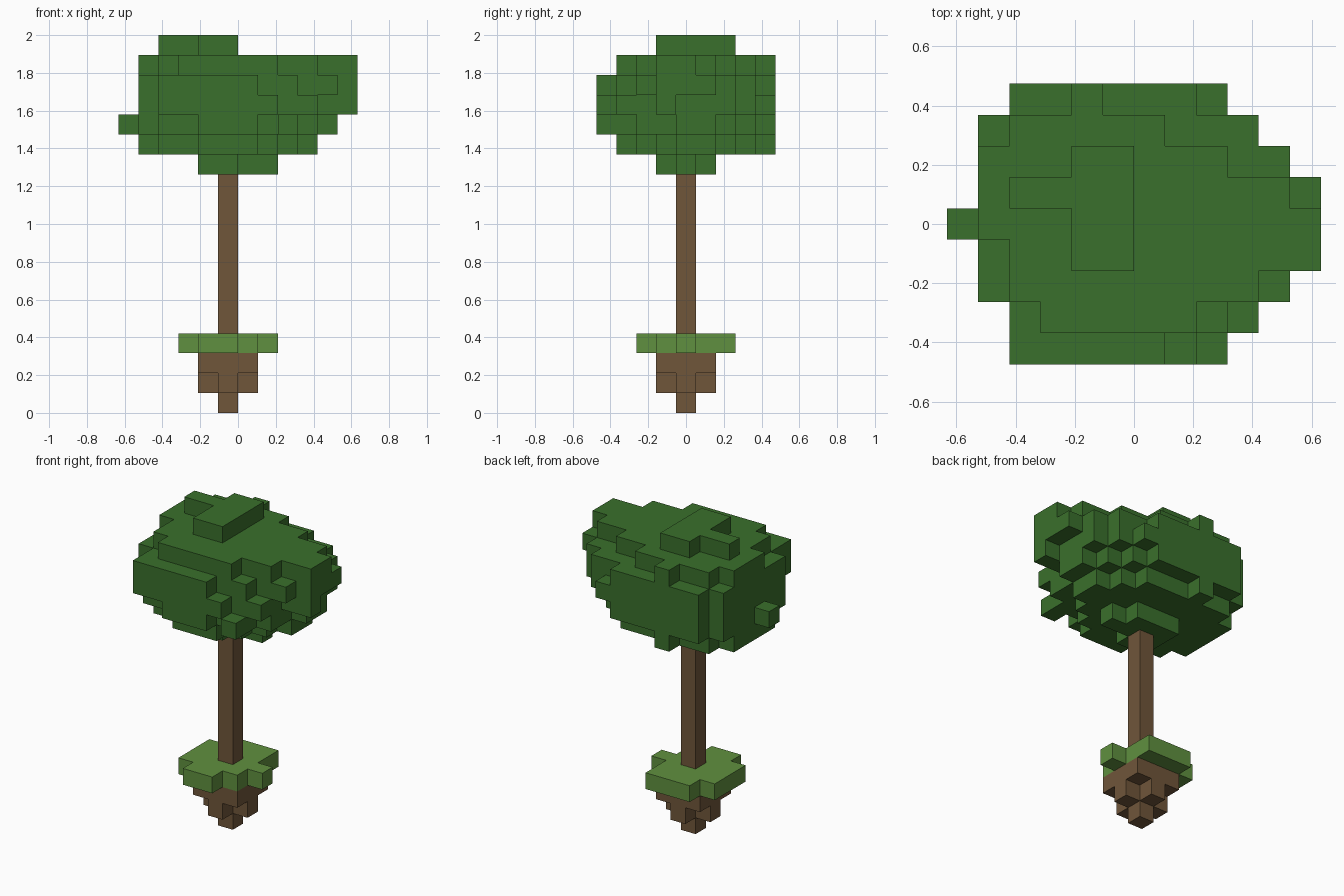
import bpy
import bmesh
import math
from mathutils import Vector

default_cube = bpy.data.objects.get("Cube")
if default_cube:
    bpy.data.objects.remove(default_cube, do_unlink=True)

UNIT = 2 / 19                      # edge of one block
ORIGIN = Vector((-6, -4.5, 0))     # grid corner, in blocks
TRUNK_X, TRUNK_Y = 5, 4            # grid cell of the trunk


def make_material(name, color):
    material = bpy.data.materials.new(name)
    material.use_nodes = True
    rgba = (*color, 1)
    material.diffuse_color = rgba
    shader = next(n for n in material.node_tree.nodes if n.type == 'BSDF_PRINCIPLED')
    shader.inputs["Base Color"].default_value = rgba
    shader.inputs["Roughness"].default_value = 0.9
    return material


def box(level, x_first, x_last, y_first, y_last):
    """Grid cells of a flat rectangle on one level."""
    return {(x, y, level)
            for x in range(x_first, x_last + 1)
            for y in range(y_first, y_last + 1)}


def lobe(level, center, depth, left, right):
    """Grid cells of a rounded leaf layer, blunt on one side and long on the other."""
    cells = set()
    for y in range(9):
        offset = (y - center) / depth
        if abs(offset) < 1:
            width = math.sqrt(1 - offset ** 2)
            x_first = 4 - int(left * math.sqrt(width))
            x_last = 3 + int(right * width)
            cells |= box(level, x_first, x_last, y, y)
    return cells


def build_blocks(name, cells, material):
    """Skin the outside of a set of grid cells and merge its flat areas."""
    bm = bmesh.new()
    corners = {}

    def corner(point):
        key = tuple(round(c) for c in point)
        if key not in corners:
            corners[key] = bm.verts.new((Vector(key) + ORIGIN) * UNIT)
        return corners[key]

    for cell in sorted(cells):
        for axis in range(3):
            for side in (0, 1):
                neighbour = list(cell)
                neighbour[axis] += 2 * side - 1
                if tuple(neighbour) in cells:
                    continue
                u, v = Vector(), Vector()
                u[(axis + 1) % 3] = 1
                v[(axis + 2) % 3] = 1
                base = Vector(cell)
                base[axis] += side
                loop = [base, base + u, base + u + v, base + v]
                if not side:
                    loop.reverse()
                bm.faces.new([corner(p) for p in loop])

    bmesh.ops.dissolve_limit(bm, angle_limit=math.radians(1),
                             verts=bm.verts[:], edges=bm.edges[:])
    mesh = bpy.data.meshes.new(name)
    bm.to_mesh(mesh)
    bm.free()
    mesh.materials.append(material)
    obj = bpy.data.objects.new(name, mesh)
    bpy.context.collection.objects.link(obj)


leaf_green = make_material("leaf green", (0.042, 0.162, 0.025))
grass_green = make_material("grass green", (0.117, 0.28, 0.05))
bark_brown = make_material("bark brown", (0.162, 0.093, 0.042))

# Tapered clump of earth: one block, then a cross, then a square
earth = {(TRUNK_X + dx, TRUNK_Y + dy, level)
         for level in range(3) for dx in (-1, 0, 1) for dy in (-1, 0, 1)
         if abs(dx) + abs(dy) <= level}
build_blocks("earth_clump", earth, bark_brown)

# Ragged patch of grass
grass = box(3, 3, 6, 3, 5) | box(3, 4, 5, 2, 2) | box(3, 4, 6, 6, 6) | {(7, 4, 3)}
build_blocks("grass_patch", grass, grass_green)

# Straight trunk
trunk = {(TRUNK_X, TRUNK_Y, level) for level in range(4, 12)}
build_blocks("trunk", trunk, bark_brown)

# Leafy crown: rounded lower layers
crown = lobe(12, 4.1, 1.3, 0, 4.2)
crown |= lobe(13, 4.3, 3.8, 3.25, 6.15)
crown |= lobe(14, 4.4, 4.9, 3.4, 7.06)
crown |= lobe(15, 4.3, 5.2, 3.3, 7.8)
crown |= lobe(16, 4.2, 4.6, 3.45, 8.32)

# Notches under the front and back rims, and loose blocks sticking out
crown -= box(13, 2, 3, 1, 1) | box(14, 2, 3, 0, 0) | {(3, 8, 13)}
crown |= {(0, 4, 14), (8, 0, 14), (11, 3, 15)}

# Ragged top layer and the small cap on it
crown |= box(17, 3, 7, 1, 2) | box(17, 2, 9, 2, 3) | box(17, 2, 11, 3, 4)
crown |= box(17, 1, 10, 4, 5) | box(17, 1, 8, 5, 6) | box(17, 2, 6, 7, 7)
crown |= box(18, 4, 5, 3, 6) | box(18, 2, 3, 5, 5) | {(4, 8, 17)}
build_blocks("leafy_crown", crown, leaf_green)
